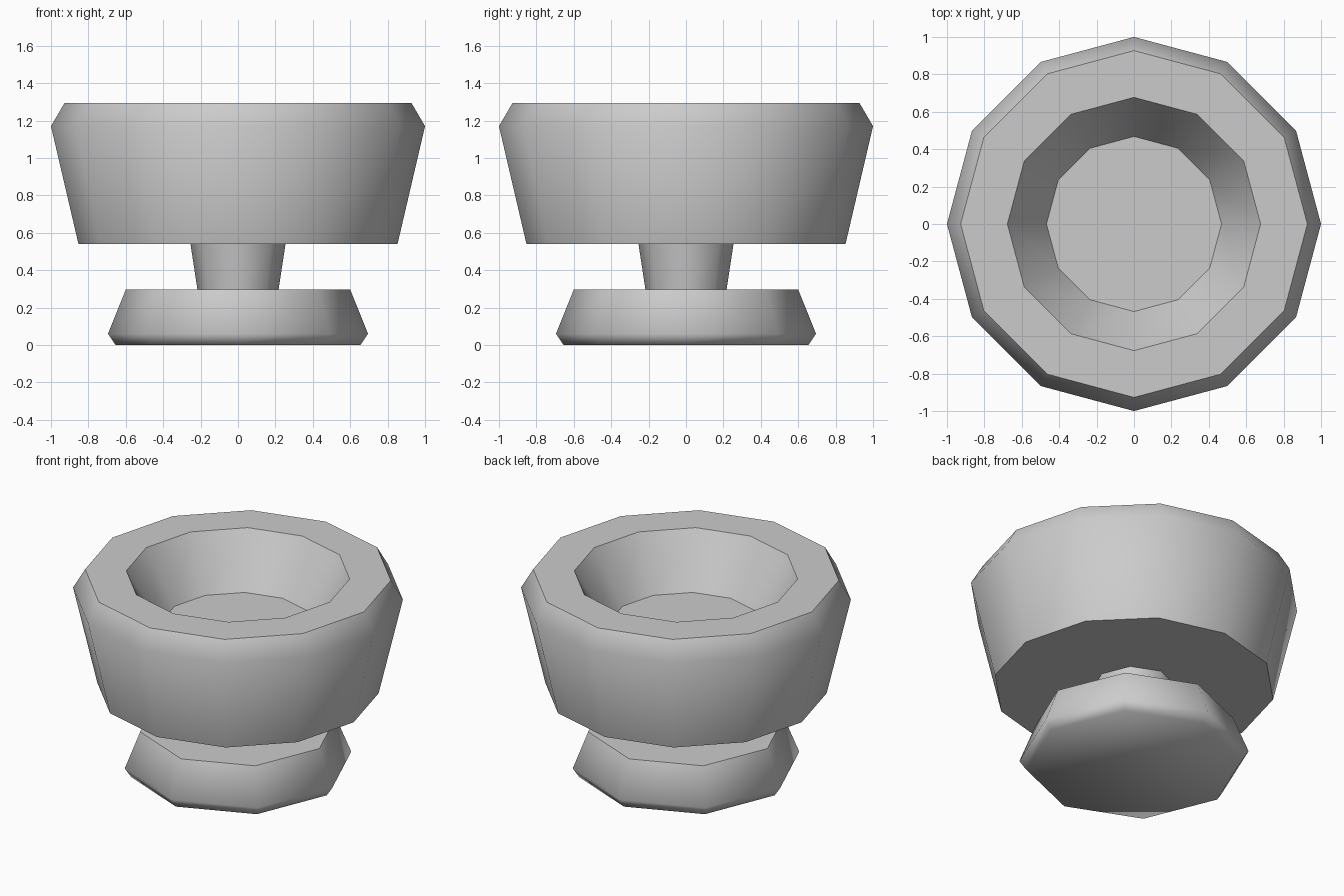
import bpy, bmesh, math

if "Cube" in bpy.data.objects:
    bpy.data.objects.remove(bpy.data.objects["Cube"])


def turned(name, sides, profile, smooth_deg):
    """Low-poly turned solid: rings of (radius, z), closed by a cap at each end."""
    bm = bmesh.new()
    rings = []
    for r, z in profile:
        rings.append([bm.verts.new((r * math.cos(math.tau * i / sides),
                                    r * math.sin(math.tau * i / sides), z))
                      for i in range(sides)])
    for a, b in zip(rings, rings[1:]):
        for i in range(sides):
            j = (i + 1) % sides
            bm.faces.new((a[i], a[j], b[j], b[i]))
    bm.faces.new(rings[0][::-1])
    bm.faces.new(rings[-1])
    bmesh.ops.recalc_face_normals(bm, faces=bm.faces)
    mesh = bpy.data.meshes.new(name)
    bm.to_mesh(mesh)
    bm.free()
    obj = bpy.data.objects.new(name, mesh)
    bpy.context.collection.objects.link(obj)
    bpy.ops.object.select_all(action='DESELECT')
    obj.select_set(True)
    bpy.context.view_layer.objects.active = obj
    bpy.ops.object.shade_smooth_by_angle(angle=math.radians(smooth_deg))
    return obj


# Eight-sided foot with a chamfered lower edge
turned("foot", 8, [(0.655, 0), (0.695, 0.06), (0.6, 0.297)], 62)

# Stem flaring slightly towards the bowl
turned("stem", 8, [(0.217, 0.297), (0.254, 0.54)], 50)

# Twelve-sided bowl: underside, outer wall, chamfer, rim, inner wall, floor
turned("bowl", 12, [(0.853, 0.54), (1.0, 1.17), (0.927, 1.295),
                    (0.677, 1.295), (0.468, 0.96)], 50)
